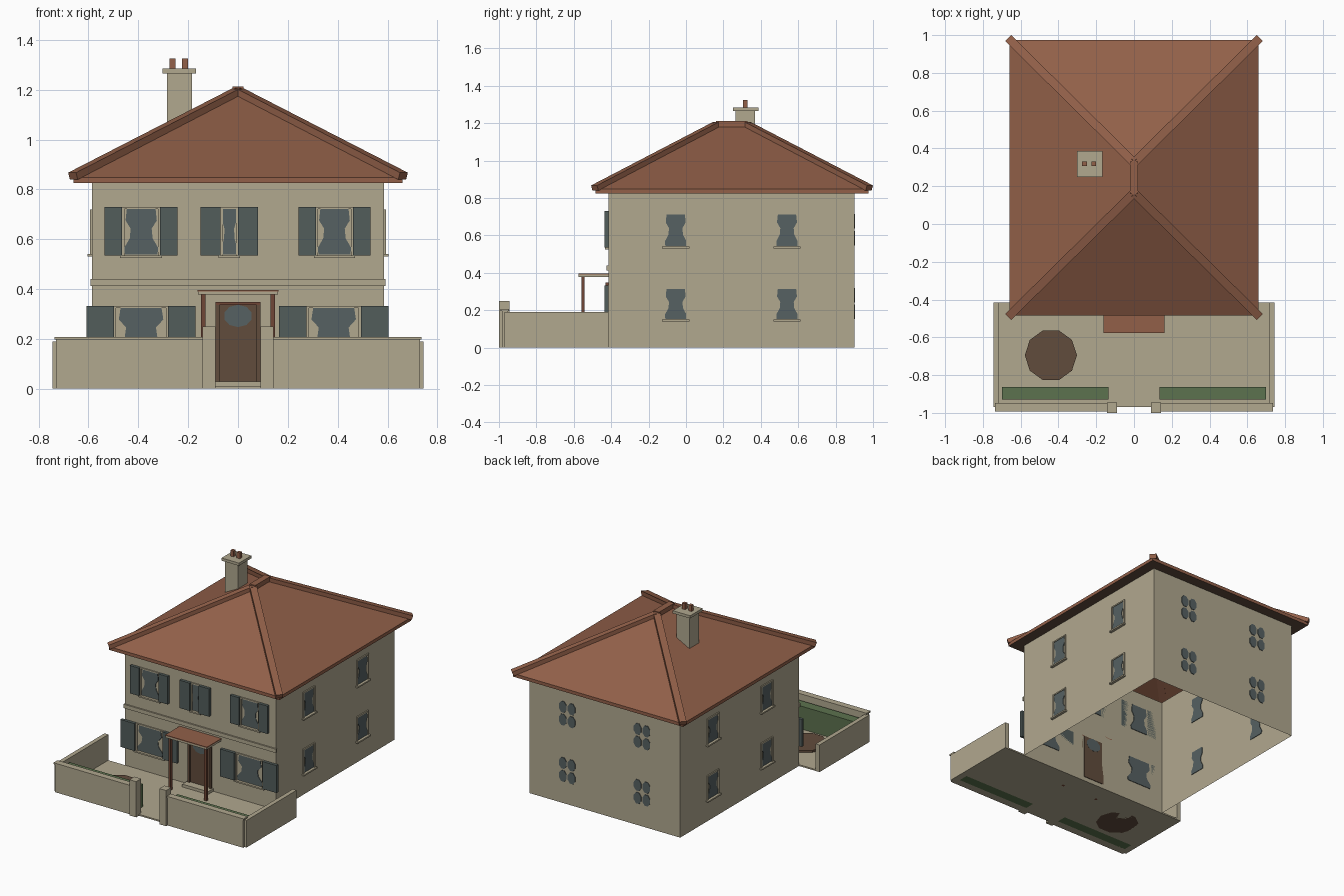
import bpy, bmesh, math
from mathutils import Vector, Matrix

if "Cube" in bpy.data.objects:
    bpy.data.objects.remove(bpy.data.objects["Cube"])


def material(name, rgb):
    m = bpy.data.materials.new(name)
    lin = [((c / 255 + 0.055) / 1.055) ** 2.4 for c in rgb]
    m.diffuse_color = (*lin, 1)
    m.use_nodes = True
    m.node_tree.nodes["Principled BSDF"].inputs["Base Color"].default_value = m.diffuse_color
    return m


STONE = material("sandstone", (177, 168, 143))
TILE = material("terracotta", (146, 96, 73))
GLASS = material("window_glass", (86, 97, 98))
SHUTTER = material("shutter_grey", (82, 93, 91))
WOOD = material("dark_wood", (97, 76, 60))
POST = material("red_wood", (112, 70, 54))
HEDGE = material("hedge_green", (92, 114, 78))


def make(name, verts, faces, *mats):
    me = bpy.data.meshes.new(name)
    me.from_pydata([tuple(v) for v in verts], [], faces)
    for m in mats:
        me.materials.append(m)
    ob = bpy.data.objects.new(name, me)
    bpy.context.collection.objects.link(ob)
    return ob


BOX_FACES = [(0, 1, 3, 2), (4, 6, 7, 5), (0, 4, 5, 1),
             (2, 3, 7, 6), (0, 2, 6, 4), (1, 5, 7, 3)]


def box(name, x, y, z, mat, matrix=Matrix()):
    verts = [matrix @ Vector((a, b, c)) for a in x for b in y for c in z]
    return make(name, verts, BOX_FACES, mat)


def beam(name, a, b, w, h, mat):
    """Box running from point a to point b, kept level across."""
    a, b = Vector(a), Vector(b)
    d = b - a
    rot = d.to_track_quat('Y', 'Z').to_matrix().to_4x4()
    return box(name, (-w / 2, w / 2), (0, d.length), (-h / 2, h / 2), mat,
               Matrix.Translation(a) @ rot)


def plate(name, outline, y, mat, matrix, thick=0.008):
    """Thin slab with an (x, z) outline, centred on depth y."""
    n = len(outline)
    verts = [matrix @ Vector((u, y + s * thick / 2, v))
             for s in (-1, 1) for u, v in outline]
    faces = [tuple(range(n)), tuple(reversed(range(n, 2 * n)))]
    faces += [(i, i + n, (i + 1) % n + n, (i + 1) % n) for i in range(n)]
    return make(name, verts, faces, mat)


def ellipse(cx, cz, rx, rz, n=10):
    return [(cx + rx * math.cos(2 * math.pi * (i + .5) / n),
             cz + rz * math.sin(2 * math.pi * (i + .5) / n)) for i in range(n)]


# Walls: open shell without floor or ceiling
HX, Y0, Y1, HZ = 0.585, -0.415, 0.90, 0.83
ring = [(-HX, Y0), (HX, Y0), (HX, Y1), (-HX, Y1)]
make("house_walls", [(x, y, z) for z in (0, HZ) for x, y in ring],
     [(i, (i + 1) % 4, (i + 1) % 4 + 4, i + 4) for i in range(4)], STONE)
box("band_course", (-0.592, 0.592), (Y0 - 0.01, Y0), (0.413, 0.44), STONE)

# Each wall's local space: x along the wall, -y pointing outwards
FRONT = Matrix.Translation((0, Y0, 0))
RIGHT = Matrix.Translation((HX, 0, 0)) @ Matrix.Rotation(math.pi / 2, 4, 'Z')
LEFT = Matrix.Translation((-HX, 0, 0)) @ Matrix.Rotation(-math.pi / 2, 4, 'Z')
BACK = Matrix.Translation((0, Y1, 0)) @ Matrix.Rotation(math.pi, 4, 'Z')

# Glass showing between drawn curtains: half width, height fraction
PROFILE = [(.85, .02), (.9, .15), (.6, .35), (.55, .55), (.82, .72), (.75, .97)]


def window(name, wall, u0, u1, z0, z1, shutter=0):
    c, r, h = (u0 + u1) / 2, (u1 - u0) / 2, z1 - z0
    half = [(r * a, z0 + h * b) for a, b in PROFILE]
    plate(name + "_glass", [(c + a, z) for a, z in half] +
          [(c - a, z) for a, z in reversed(half)], 0, GLASS, wall)
    t = 0.009
    for side, x, z in (("left", (u0, u0 + t), (z0, z1)),
                       ("right", (u1 - t, u1), (z0, z1)),
                       ("top", (u0 + t, u1 - t), (z1 - t, z1))):
        box(f"{name}_frame_{side}", x, (-0.008, 0), z, STONE, wall)
    box(name + "_sill", (u0 - .008, u1 + .008), (-0.018, 0), (z0 - .01, z0), STONE, wall)
    if shutter:
        for side, x in (("left", (u0 - shutter, u0)), ("right", (u1, u1 + shutter))):
            box(f"{name}_shutter_{side}", x, (-0.02, 0), (z0, z1), SHUTTER, wall)


# Front windows with shutters
for i, (a, b, s) in enumerate([(-.465, -.312, .07), (-.07, 0, .08), (.312, .462, .07)]):
    window(f"upper_front_window_{i}", FRONT, a, b, .535, .73, s)
for i, (a, b) in enumerate([(-.498, -.28), (.275, .493)]):
    window(f"lower_front_window_{i}", FRONT, a, b, .14, .332, .11)

# Side windows, and four-pane back windows
for label, z0, z1 in (("upper", .54, .72), ("lower", .15, .322)):
    for i, y in enumerate((-0.055, 0.54)):
        window(f"{label}_right_window_{i}", RIGHT, y - .065, y + .065, z0, z1)
        window(f"{label}_left_window_{i}", LEFT, -y - .065, -y + .065, z0, z1)
    for i, x in enumerate((-0.29, 0.29)):
        for k, (sx, sz) in enumerate([(-1, -1), (1, -1), (-1, 1), (1, 1)]):
            plate(f"{label}_back_pane_{i}_{k}",
                  ellipse(x + sx * .034, (z0 + z1) / 2 + sz * .045, .031, .042, 8),
                  0, GLASS, BACK)

# Door with glazed top, frame and step
plate("door", [(-.075, .03), (.075, .03), (.075, .335), (-.075, .335)], 0, WOOD, FRONT)
plate("door_glass", ellipse(0, .292, .058, .045), 0, GLASS, FRONT, 0.0095)
for sx in (-1, 1):
    box("door_jamb", sorted((sx * .075, sx * .09)), (-.015, 0), (.03, .335), WOOD, FRONT)
box("door_head", (-.09, .09), (-.015, 0), (.335, .348), POST, FRONT)
box("door_step", (-.1, .1), (-.06, 0), (0, .03), STONE, FRONT)

# Porch canopy on two posts
box("porch_canopy", (-.16, .16), (-.575, Y0), (.378, .391), STONE)
box("porch_tiles", (-.162, .162), (-.576, Y0), (.391, .397), TILE)
for sx in (-1, 1):
    box("porch_post", sorted((sx * .13, sx * .148)), (-.56, -.542), (0, .378), POST)

# Hipped roof: four slopes, fascia and soffit ring
EX, E0, E1 = 0.66, -0.485, 0.975
eave = [(-EX, E0), (EX, E0), (EX, E1), (-EX, E1)]
verts = [(x, y, .848) for x, y in eave] + [(x, y, .825) for x, y in eave]
verts += [(x, y, .825) for x, y in ring] + [(0, .165, 1.19), (0, .325, 1.19)]
faces = [(0, 1, 12), (1, 2, 13, 12), (2, 3, 13), (3, 0, 12, 13)]
faces += [(i + 4, (i + 1) % 4 + 4, (i + 1) % 4, i) for i in range(4)]
faces += [(i + 8, (i + 1) % 4 + 8, (i + 1) % 4 + 4, i + 4) for i in range(4)]
roof = make("roof", verts, faces, TILE, WOOD)
for p in roof.data.polygons:
    p.material_index = 1 if abs(p.normal.z) > 0.99 else 0

# Hip and ridge caps
for sx in (-1, 1):
    beam("hip_cap_front", (sx * .662, -.488, .853), (0, .165, 1.193), .045, .03, TILE)
    beam("hip_cap_back", (sx * .662, .98, .853), (0, .325, 1.193), .045, .03, TILE)
box("ridge_cap", (-.022, .022), (.16, .33), (1.18, 1.212), TILE)

# Chimney
box("chimney_stack", (-.285, -.185), (.265, .37), (1.0, 1.265), STONE)
box("chimney_cap", (-.303, -.168), (.25, .387), (1.265, 1.284), STONE)
for x in (-.262, -.212):
    box("chimney_pot", (x - .012, x + .012), (.306, .33), (1.284, 1.325), TILE)

# Front garden: paving, walls, gate piers and hedges
box("paving", (-.745, .745), (-.97, Y0), (0, .01), STONE)
for sx in (-1, 1):
    box("garden_side_wall", sorted((sx * .715, sx * .745)), (-.97, Y0), (0, .19), STONE)
    box("garden_front_wall", sorted((sx * .14, sx * .73)), (-.985, -.953), (0, .197), STONE)
    box("garden_wall_coping", sorted((sx * .14, sx * .737)), (-.992, -.947), (.197, .207), STONE)
    box("gate_pier", sorted((sx * .09, sx * .143)), (-1.0, -.945), (0, .25), STONE)
    box("hedge", sorted((sx * .135, sx * .7)), (-.93, -.862), (0, .17), HEDGE)

# Round flower bed
bm = bmesh.new()
bmesh.ops.create_cone(bm, cap_ends=True, segments=10, radius1=.138, radius2=.138, depth=.025,
                      matrix=Matrix.Translation((-.44, -.695, .0125)) @ Matrix.Rotation(math.pi / 2, 4, 'Z'))
top = max(v.co.y for v in bm.verts)
if top > -.56:  # keep a flat side towards the house
    bmesh.ops.rotate(bm, verts=bm.verts, cent=(-.44, -.695, 0),
                     matrix=Matrix.Rotation(math.pi / 10, 3, 'Z'))
bed = make("flower_bed", [], [], WOOD)
bm.to_mesh(bed.data)
bm.free()
